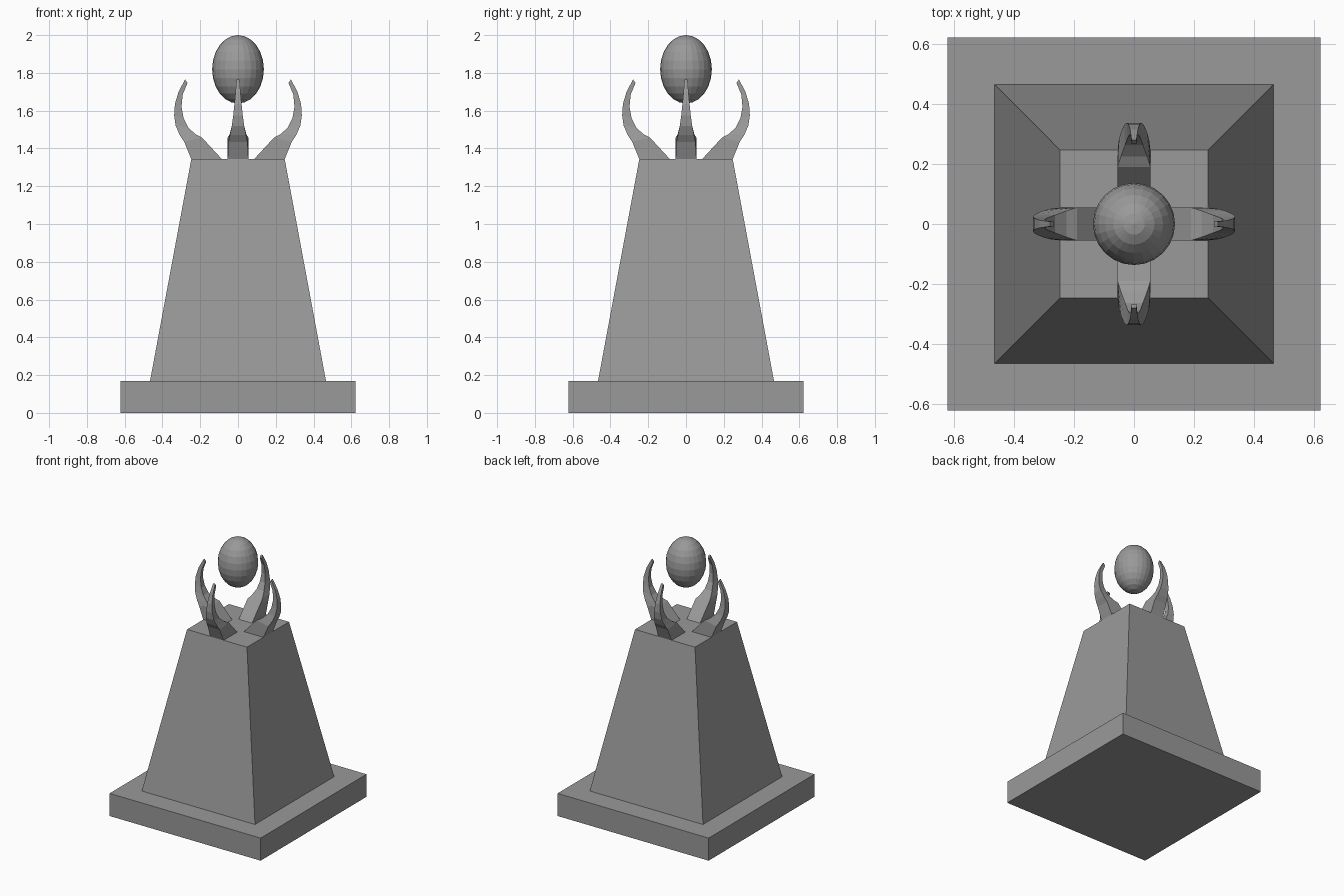
import bpy, bmesh, math
from mathutils import Matrix

if "Cube" in bpy.data.objects:
    bpy.data.objects.remove(bpy.data.objects["Cube"])

# Dark grey stone
stone = bpy.data.materials.new("dark_grey")
stone.diffuse_color = (0.32, 0.32, 0.32, 1)
stone.use_nodes = True
stone.node_tree.nodes["Principled BSDF"].inputs["Base Color"].default_value = stone.diffuse_color


def make_object(name, bm):
    bmesh.ops.recalc_face_normals(bm, faces=bm.faces)
    mesh = bpy.data.meshes.new(name)
    bm.to_mesh(mesh)
    bm.free()
    mesh.materials.append(stone)
    obj = bpy.data.objects.new(name, mesh)
    bpy.context.collection.objects.link(obj)
    return obj


def loft(name, rings, angle=0):
    """Skin four-sided rings and cap both ends."""
    bm = bmesh.new()
    loops = [[bm.verts.new(p) for p in ring] for ring in rings]
    for a, b in zip(loops, loops[1:]):
        for i in range(4):
            j = (i + 1) % 4
            bm.faces.new((a[i], a[j], b[j], b[i]))
    bm.faces.new(loops[0])
    bm.faces.new(loops[-1])
    bm.transform(Matrix.Rotation(angle, 4, 'Z'))
    return make_object(name, bm)


def square(r, z):
    return [(-r, -r, z), (r, -r, z), (r, r, z), (-r, r, z)]


# Plinth slab and tapered pedestal
loft("plinth", [square(0.622, 0), square(0.622, 0.168)])
loft("pedestal", [square(0.466, 0.168), square(0.247, 1.345)])

# Claw sections: inner x, z, half width; outer x, z, half width
sections = [
    (0.085, 1.343, 0.055, 0.247, 1.343, 0.055),
    (0.190, 1.457, 0.055, 0.285, 1.435, 0.050),
    (0.225, 1.475, 0.044, 0.308, 1.470, 0.043),
    (0.263, 1.510, 0.030, 0.330, 1.520, 0.033),
    (0.288, 1.560, 0.021, 0.338, 1.575, 0.025),
    (0.299, 1.620, 0.015, 0.334, 1.635, 0.019),
    (0.293, 1.685, 0.011, 0.315, 1.700, 0.013),
    (0.267, 1.747, 0.008, 0.280, 1.765, 0.008),
]
rings = [[(xi, -wi, zi), (xo, -wo, zo), (xo, wo, zo), (xi, wi, zi)]
         for xi, zi, wi, xo, zo, wo in sections]
for i, side in enumerate(("right", "back", "left", "front")):
    loft(side + "_claw", rings, i * math.pi / 2)

# Floating egg-shaped orb
bm = bmesh.new()
bmesh.ops.create_uvsphere(bm, u_segments=24, v_segments=12, radius=1)
bm.transform(Matrix.Translation((0, 0, 1.819)) @ Matrix.Diagonal((0.137, 0.137, 0.181, 1)))
make_object("orb", bm)
